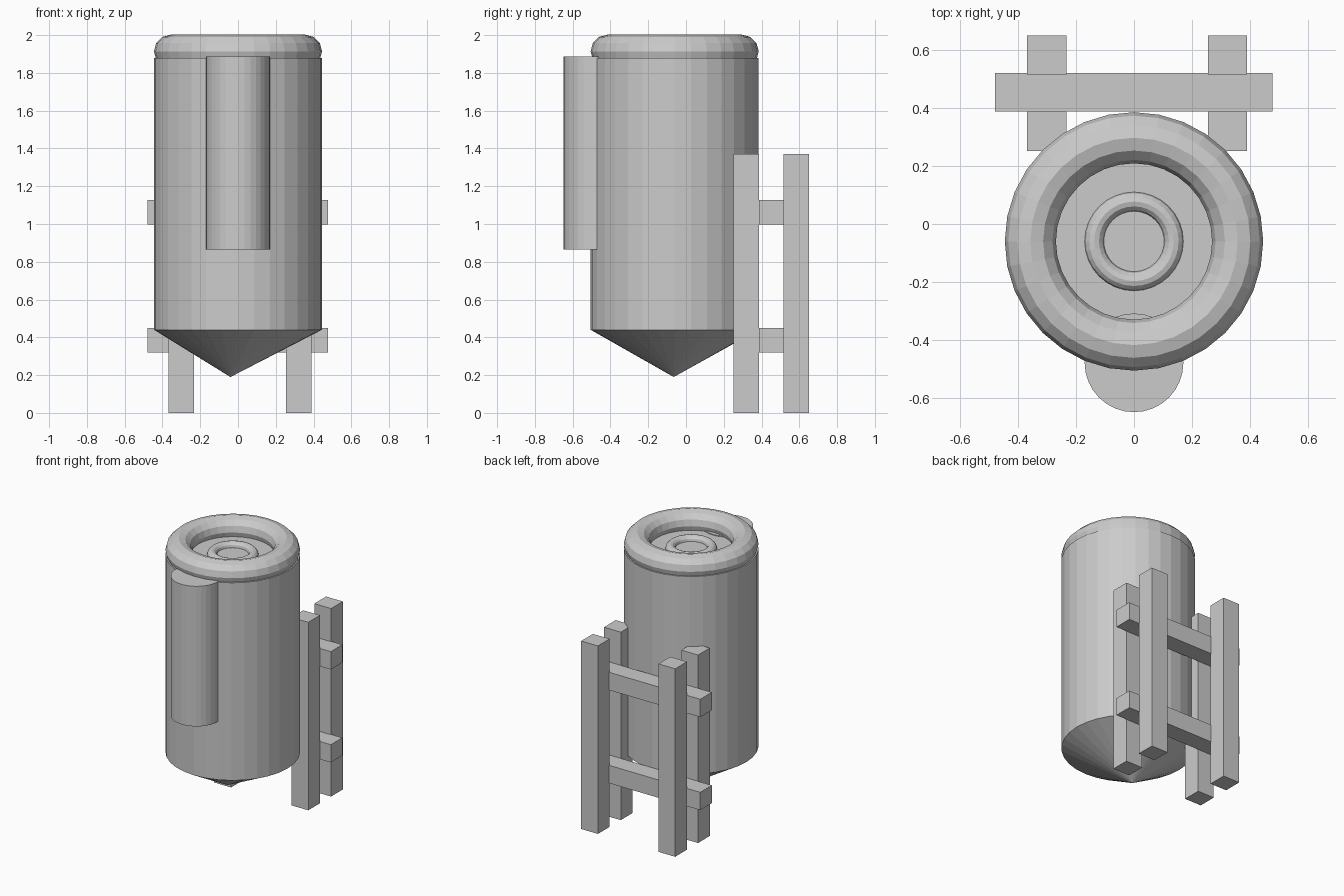
import bpy, bmesh
from math import sin, cos, pi

if "Cube" in bpy.data.objects:
    bpy.data.objects.remove(bpy.data.objects["Cube"])

TANK_Y = -0.06
TANK_R = 0.445
SIDES = 32


def make_object(name, bm):
    bmesh.ops.recalc_face_normals(bm, faces=bm.faces[:])
    mesh = bpy.data.meshes.new(name)
    bm.to_mesh(mesh)
    bm.free()
    obj = bpy.data.objects.new(name, mesh)
    bpy.context.collection.objects.link(obj)
    return obj


def circle(bm, r, cx, cy, z, n):
    return [bm.verts.new((cx + r * cos(2 * pi * i / n), cy + r * sin(2 * pi * i / n), z))
            for i in range(n)]


def bridge(bm, a, b):
    n = len(a)
    for i in range(n):
        j = (i + 1) % n
        bm.faces.new((a[i], a[j], b[j], b[i]))


def box(name, x0, x1, y0, y1, z0, z1):
    bm = bmesh.new()
    bmesh.ops.create_cube(bm, size=1)
    for v in bm.verts:
        v.co = ((x0 + x1) / 2 + v.co.x * (x1 - x0),
                (y0 + y1) / 2 + v.co.y * (y1 - y0),
                (z0 + z1) / 2 + v.co.z * (z1 - z0))
    return make_object(name, bm)


def ring(name, major, minor, z, minor_sides):
    bpy.ops.mesh.primitive_torus_add(
        major_segments=SIDES, minor_segments=minor_sides,
        major_radius=major, minor_radius=minor, location=(0, TANK_Y, z))
    bpy.context.object.name = name


# Tank body with a slightly off-centre conical bottom
bm = bmesh.new()
low = circle(bm, TANK_R, 0, TANK_Y, 0.44, SIDES)
high = circle(bm, TANK_R, 0, TANK_Y, 1.88, SIDES)
bridge(bm, low, high)
bm.faces.new(high)
apex = bm.verts.new((-0.04, -0.065, 0.19))
for i in range(SIDES):
    bm.faces.new((low[i], apex, low[(i + 1) % SIDES]))
make_object("tank_body", bm)

# Rounded rim and small hatch ring on the lid
ring("tank_rim", 0.357, 0.088, 1.914, 12)
ring("hatch_ring", 0.137, 0.033, 1.881, 12)

# Side canister partly sunk into the front of the tank
bm = bmesh.new()
low = circle(bm, 0.17, 0, -0.478, 0.865, SIDES)
high = circle(bm, 0.17, 0, -0.478, 1.886, SIDES)
bridge(bm, low, high)
bm.faces.new(low[::-1])
bm.faces.new(high)
make_object("front_canister", bm)

# Rear frame: four posts and two cross beams
for side, x in (("left", -0.368), ("right", 0.255)):
    for place, y in (("inner", 0.252), ("outer", 0.515)):
        box(f"{place}_post_{side}", x, x + 0.135, y, y + 0.135, 0, 1.37)
for place, z in (("lower", 0.32), ("upper", 0.998)):
    box(f"{place}_cross_beam", -0.479, 0.477, 0.387, 0.52, z, z + 0.13)
